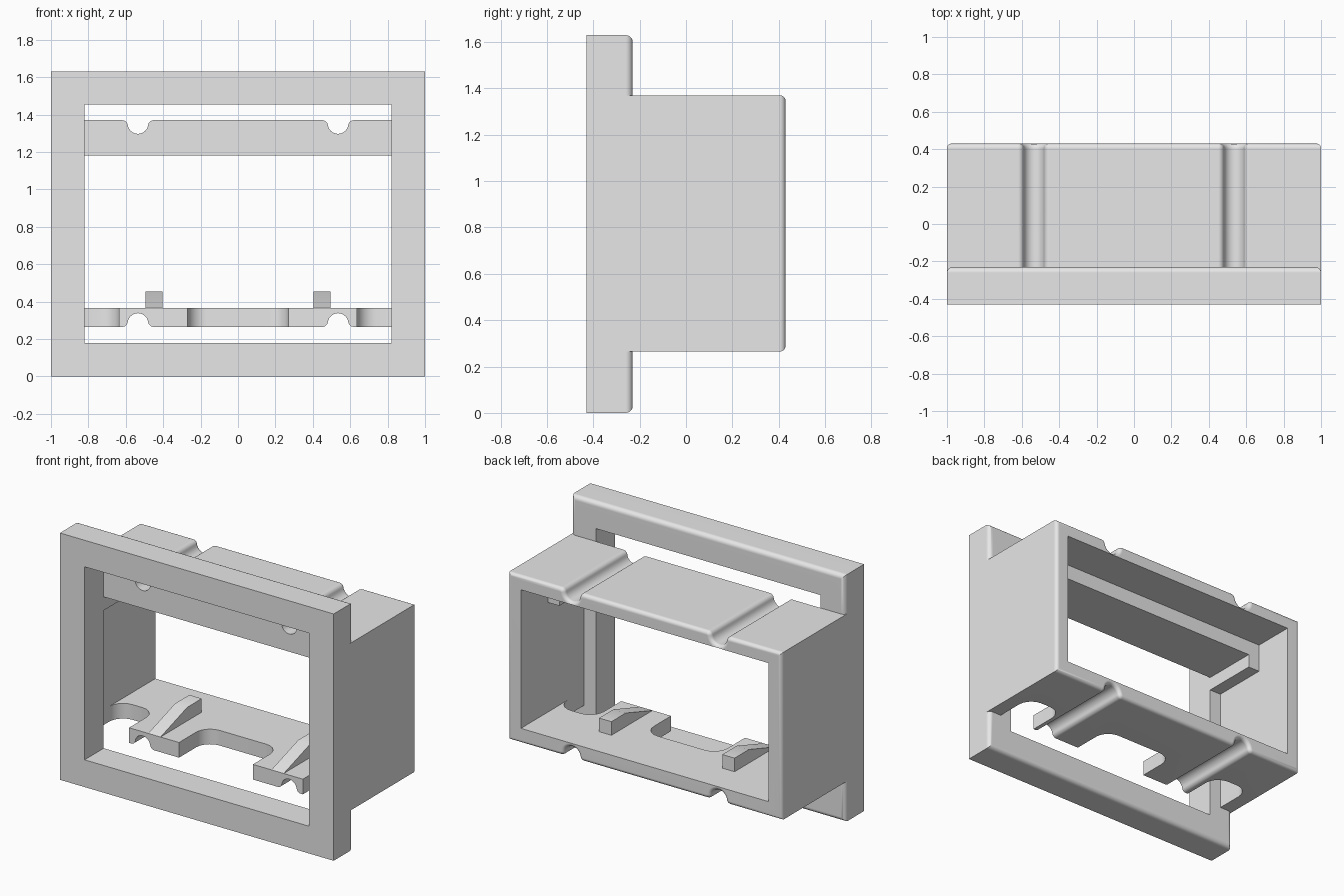
import bpy, bmesh, math
from mathutils import Vector

cube = bpy.data.objects.get("Cube")
if cube:
    bpy.data.objects.remove(cube, do_unlink=True)

grey = bpy.data.materials.new("light_grey")
grey.use_nodes = True
colour = (0.8, 0.8, 0.8, 1)
grey.diffuse_color = colour
grey.node_tree.nodes["Principled BSDF"].inputs["Base Color"].default_value = colour

FRONT, SEAM, BACK = -0.43, -0.23, 0.43
BOTTOM, TOP = 0.265, 1.37
FLOOR = 0.365


def prism(name, points, axis, lo, hi, round_edges=None, radius=0.03):
    """Extrude a flat outline along an axis and round the chosen edges."""
    place = {"x": lambda a, b, t: (t, a, b),
             "y": lambda a, b, t: (a, t, b)}[axis]
    bm = bmesh.new()
    near = [bm.verts.new(place(a, b, lo)) for a, b in points]
    far = [bm.verts.new(place(a, b, hi)) for a, b in points]
    bm.faces.new(near)
    bm.faces.new(far[::-1])
    for i in range(len(near)):
        j = (i + 1) % len(near)
        bm.faces.new((near[i], far[i], far[j], near[j]))
    bmesh.ops.recalc_face_normals(bm, faces=bm.faces)
    if round_edges:
        edges = [e for e in bm.edges if round_edges(*[v.co for v in e.verts])]
        bmesh.ops.bevel(bm, geom=edges, offset=radius, segments=5, profile=0.5,
                        affect='EDGES', clamp_overlap=False)
    mesh = bpy.data.meshes.new(name)
    bm.to_mesh(mesh)
    bm.free()
    mesh.materials.append(grey)
    obj = bpy.data.objects.new(name, mesh)
    bpy.context.collection.objects.link(obj)
    return obj


def box(name, x, y, z, **rounding):
    outline = [(x[0], z[0]), (x[1], z[0]), (x[1], z[1]), (x[0], z[1])]
    return prism(name, outline, "y", y[0], y[1], **rounding)


def activate(obj):
    bpy.ops.object.select_all(action='DESELECT')
    obj.select_set(True)
    bpy.context.view_layer.objects.active = obj


def combine(target, tool, operation):
    tool.hide_render = True
    mod = target.modifiers.new("cut", 'BOOLEAN')
    mod.operation = operation
    mod.solver = 'EXACT'
    mod.object = tool
    activate(target)
    bpy.ops.object.modifier_apply(modifier=mod.name)
    bpy.data.objects.remove(tool, do_unlink=True)


def groove(centre, radius=0.055, depth=0.073, lip=0.03):
    """Round channel with softened lips, as (x, drop) pairs from left to right."""
    sink = depth - radius
    tilt = math.asin((lip - sink) / (radius + lip))
    reach = (radius + lip) * math.cos(tilt)
    left = []
    for i in range(7):
        a = math.pi / 2 + (tilt - math.pi / 2) * i / 6
        left.append((centre - reach + lip * math.cos(a), lip - lip * math.sin(a)))
    arc = []
    for i in range(1, 14):
        a = math.pi + tilt + (math.pi - 2 * tilt) * i / 14
        arc.append((centre + radius * math.cos(a), sink - radius * math.sin(a)))
    right = [(2 * centre - x, d) for x, d in reversed(left)]
    return left + arc + right


def on_back(a, b):
    return min(a.y, b.y) > BACK - 0.001


def cutter_corner(a, b):
    # upright edges at the rear of a floor cutout
    return abs(a.z - b.z) > 0.01 and a.y > 0 and b.y > 0


# Housing with a channel pair along the top and the underside
edge = [(-1, 0)] + groove(-0.535) + groove(0.535) + [(1, 0)]
outline = [(x, BOTTOM + d) for x, d in edge]
outline += [(x, TOP - d) for x, d in reversed(edge)]
housing = prism("housing", outline, "y", SEAM, BACK, round_edges=on_back, radius=0.025)

# Inner cavity, rear recess and front opening
combine(housing, box("cavity", (-0.905, 0.905), (-0.6, 0.6), (FLOOR, 1.09)), 'DIFFERENCE')
combine(housing, box("recess", (-0.905, 0.905), (0.15, 0.6), (1.0, 1.28)), 'DIFFERENCE')
combine(housing, box("opening", (-0.82, 0.82), (-0.6, 0.6), (1.0, 1.18)), 'DIFFERENCE')

# Rounded cutouts in the floor leave two tongues
for x in ((-0.905, -0.635), (-0.27, 0.27), (0.635, 0.905)):
    cutout = box("floor_cutout", x, (-0.6, 0.05), (0.1, 0.5),
                 round_edges=cutter_corner, radius=0.1)
    combine(housing, cutout, 'DIFFERENCE')

# Front frame, rounded along its outer rear edges
frame = box("front_frame", (-1, 1), (FRONT, SEAM), (0, 1.63),
            round_edges=lambda a, b: min(a.y, b.y) > SEAM - 0.001)
combine(frame, box("window", (-0.82, 0.82), (-0.6, 0), (0.18, 1.455)), 'DIFFERENCE')

# Side joints carry the housing walls into the frame
for x in ((-1, -0.92), (0.92, 1)):
    combine(frame, box("side_joint", x, (-0.3, -0.1), (BOTTOM, TOP)), 'UNION')
combine(housing, frame, 'UNION')

# Ramped catches on the tongues
parts = [housing]
ramp = [(SEAM, FLOOR - 0.01), (SEAM, FLOOR), (0.05, 0.455), (0.2, 0.455), (0.2, FLOOR - 0.01)]
for name, x in (("right_catch", -0.495), ("left_catch", 0.405)):
    parts.append(prism(name, ramp, "x", x, x + 0.09))

for part in parts:
    activate(part)
    bpy.ops.object.shade_smooth_by_angle(angle=math.radians(30))
    part.modifiers.new("even_shading", 'WEIGHTED_NORMAL').keep_sharp = True
